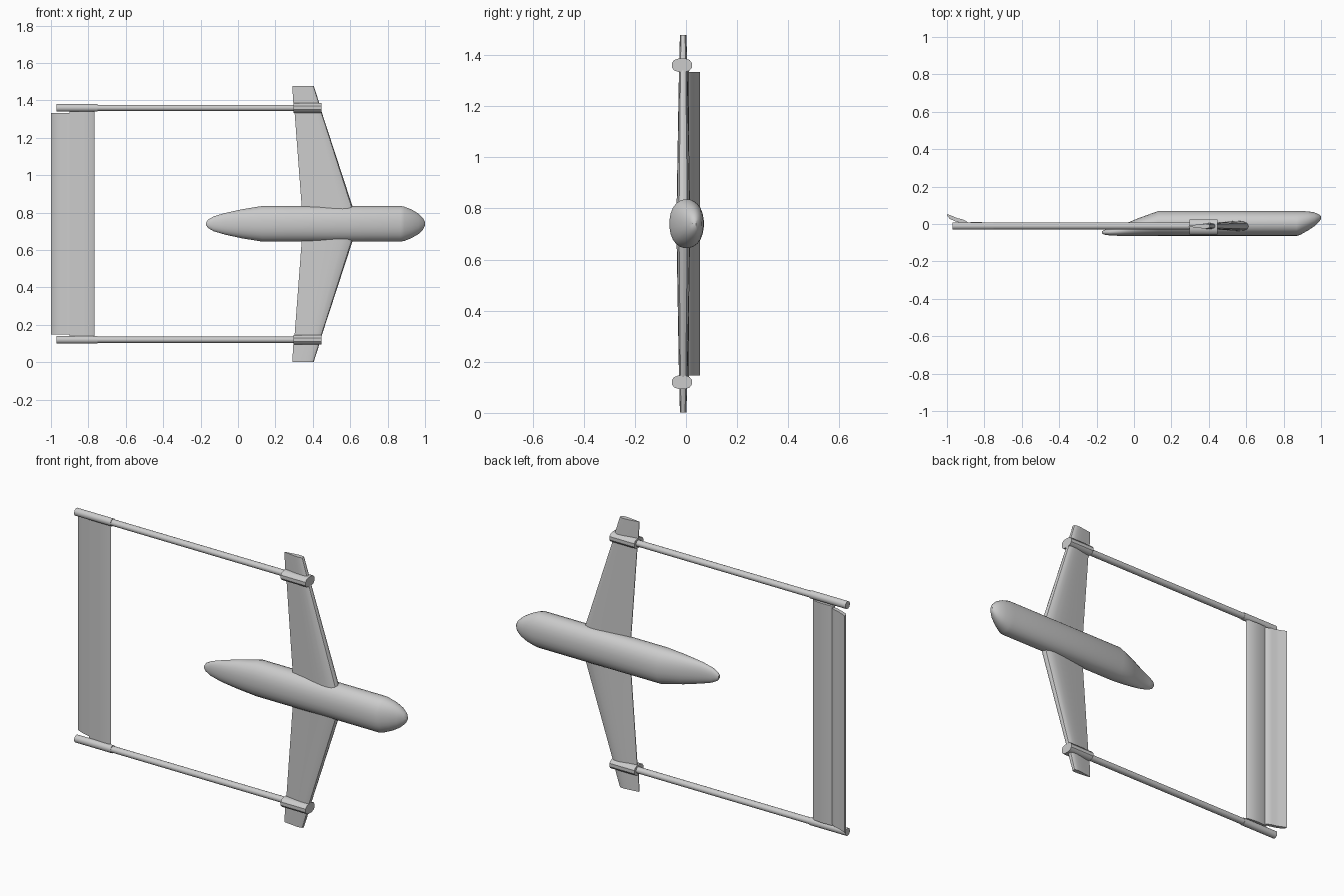
import bpy, bmesh, math

if "Cube" in bpy.data.objects:
    bpy.data.objects.remove(bpy.data.objects["Cube"])

MID = 0.74  # height of the plane of symmetry (span runs along z)


def loft(name, rings):
    """Skin a list of closed rings and cap both ends."""
    bm = bmesh.new()
    vs = [[bm.verts.new(p) for p in r] for r in rings]
    n = len(vs[0])
    for a, b in zip(vs, vs[1:]):
        for i in range(n):
            j = (i + 1) % n
            bm.faces.new((a[i], a[j], b[j], b[i]))
    bm.faces.new(vs[0])
    bm.faces.new(vs[-1])
    bmesh.ops.recalc_face_normals(bm, faces=bm.faces)
    me = bpy.data.meshes.new(name)
    bm.to_mesh(me)
    bm.free()
    ob = bpy.data.objects.new(name, me)
    bpy.context.collection.objects.link(ob)
    bpy.ops.object.select_all(action='DESELECT')
    ob.select_set(True)
    bpy.context.view_layer.objects.active = ob
    bpy.ops.object.shade_smooth_by_angle(angle=math.radians(35))
    return ob


def oval(x, y0, y1, zc, hz, n, power=1.0):
    """Oval ring across the x axis, between y0 and y1, half width hz."""
    pts = []
    for i in range(n):
        t = 2 * math.pi * (i + 0.5) / n
        c, s = math.cos(t), math.sin(t)
        c = math.copysign(abs(c) ** power, c)
        s = math.copysign(abs(s) ** power, s)
        pts.append((x, (y0 + y1) / 2 + c * (y1 - y0) / 2, zc + s * hz))
    return pts


def airfoil(z, trail, lead, thick, yc=-0.012, n=10):
    """Airfoil ring with its leading edge towards +x."""
    upper, lower = [], []
    for i in range(n + 1):
        u = (1 - math.cos(math.pi * i / n)) / 2
        h = 0.5 * thick * 2.6 * (math.sqrt(u) - u) * (1.15 - 0.35 * u) * 1.5
        x = lead + (trail - lead) * u
        upper.append((x, yc + h + 0.002, z))
        lower.append((x, yc - h * 0.85 - 0.002, z))
    return upper + lower[::-1]


# Fuselage: x, lower y, upper y, half width
stations = [(-0.17, -0.052, -0.038, 0.008), (-0.16, -0.057, -0.032, 0.023),
            (-0.13, -0.061, -0.025, 0.04), (-0.07, -0.064, -0.008, 0.058),
            (0.02, -0.065, 0.03, 0.078), (0.13, -0.065, 0.07, 0.096),
            (0.87, -0.065, 0.07, 0.096), (0.89, -0.058, 0.07, 0.092),
            (0.93, -0.035, 0.068, 0.076), (0.965, -0.012, 0.062, 0.055),
            (0.99, 0.012, 0.051, 0.03), (1.0, 0.026, 0.04, 0.01)]
loft("fuselage", [oval(x, a, b, MID, h, 24, 0.92) for x, a, b, h in stations])

# Wings, booms and pods, mirrored about the fuselage
for side, label in ((1, "upper"), (-1, "lower")):
    loft(label + "_wing", [airfoil(MID + side * d, t, l, k) for d, t, l, k in
                           ((0.0, 0.35, 0.635, 0.056), (0.1, 0.34, 0.61, 0.05),
                            (0.59, 0.303, 0.45, 0.031), (0.66, 0.294, 0.43, 0.027),
                            (0.738, 0.291, 0.405, 0.022))])
    zc = MID + side * 0.62
    loft(label + "_pod", [oval(x, -0.056, 0.024, zc, 0.027, 12, 0.8)
                          for x in (0.297, 0.447)])
    loft(label + "_boom", [oval(x, -0.029, 0.008, zc, 0.017, 12)
                           for x in (-0.96, 0.31)])
    loft(label + "_boom_end", [oval(x, -0.031, 0.01, zc, 0.021, 12)
                               for x in (-0.97, -0.75)])

# Tailplane panel between the booms
panel = [(-0.767, -0.002), (-0.78, 0.006), (-0.83, 0.011), (-0.885, 0.009),
         (-0.9, 0.004), (-0.9, -0.004), (-0.83, -0.008), (-0.78, -0.008)]
loft("tailplane", [[(x, y, z) for x, y in panel] for z in (0.14, 1.34)])

# Elevator, deflected upwards at the trailing edge
flap = [(-0.888, 0.006), (-0.898, 0.016), (-0.92, 0.026), (-0.945, 0.031),
        (-0.958, 0.037), (-0.985, 0.048), (-0.998, 0.054), (-1.0, 0.045),
        (-0.985, 0.027), (-0.955, 0.014), (-0.92, 0.004), (-0.9, 0.0)]
loft("elevator", [[(x, y, z) for x, y in flap] for z in (0.147, 1.333)])
